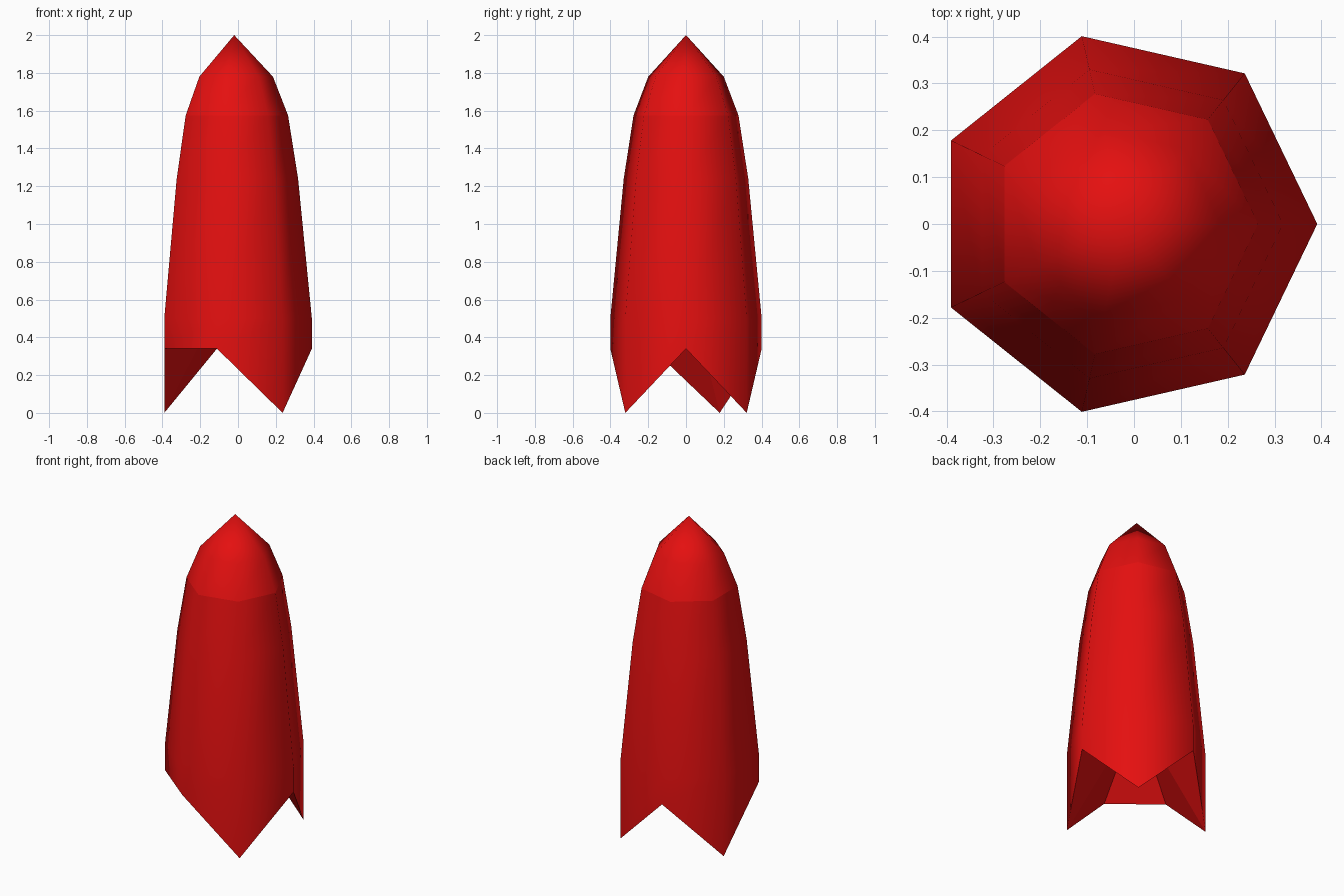
import bpy, bmesh
from math import sin, cos, tau

if "Cube" in bpy.data.objects:
    bpy.data.objects.remove(bpy.data.objects["Cube"], do_unlink=True)

SIDES = 7
CENTRE_X = -0.02
RADIUS = 0.411
NOTCH = 0.34
FIN_CORNERS = (1, 3, 6)   # corners whose skirt drops to the ground

red = bpy.data.materials.new("red")
red.use_nodes = True
colour = (0.78, 0.005, 0.005, 1)
red.diffuse_color = colour
red.node_tree.nodes["Principled BSDF"].inputs["Base Color"].default_value = colour


def ring(bm, radius, height):
    """Seven-sided ring; height is a function of the corner number."""
    return [bm.verts.new((CENTRE_X + radius * cos(tau * k / SIDES),
                          radius * sin(tau * k / SIDES), height(k)))
            for k in range(SIDES)]


def level(z):
    return lambda k: z


def hem(k):
    return 0.0 if k in FIN_CORNERS else NOTCH


def bridge(bm, low, high):
    for k in range(SIDES):
        n = (k + 1) % SIDES
        bm.faces.new((low[k], low[n], high[n], high[k]))


def fan(bm, loop, z, upward):
    tip = bm.verts.new((CENTRE_X, 0, z))
    for k in range(SIDES):
        a, b = loop[k], loop[(k + 1) % SIDES]
        bm.faces.new((a, b, tip) if upward else (b, a, tip))


def finish(bm, name, smooth):
    mesh = bpy.data.meshes.new(name)
    for f in bm.faces:
        f.smooth = smooth
    bm.to_mesh(mesh)
    bm.free()
    mesh.materials.append(red)
    obj = bpy.data.objects.new(name, mesh)
    bpy.context.collection.objects.link(obj)
    return obj


# Body shell with the pointed skirt
bm = bmesh.new()
rings = [ring(bm, RADIUS, hem)]
for r, z in ((RADIUS, 0.5), (0.338, 1.24), (0.285, 1.575)):
    rings.append(ring(bm, r, level(z)))
for low, high in zip(rings, rings[1:]):
    bridge(bm, low, high)
finish(bm, "body", True)

# Nose cone
bm = bmesh.new()
base = ring(bm, 0.285, level(1.575))
shoulder = ring(bm, 0.205, level(1.78))
bridge(bm, base, shoulder)
fan(bm, shoulder, 2.0, True)
finish(bm, "nose", True)

# Hollow underside rising to a point inside the skirt
bm = bmesh.new()
fan(bm, ring(bm, RADIUS, hem), 0.72, False)
finish(bm, "underside", False)
